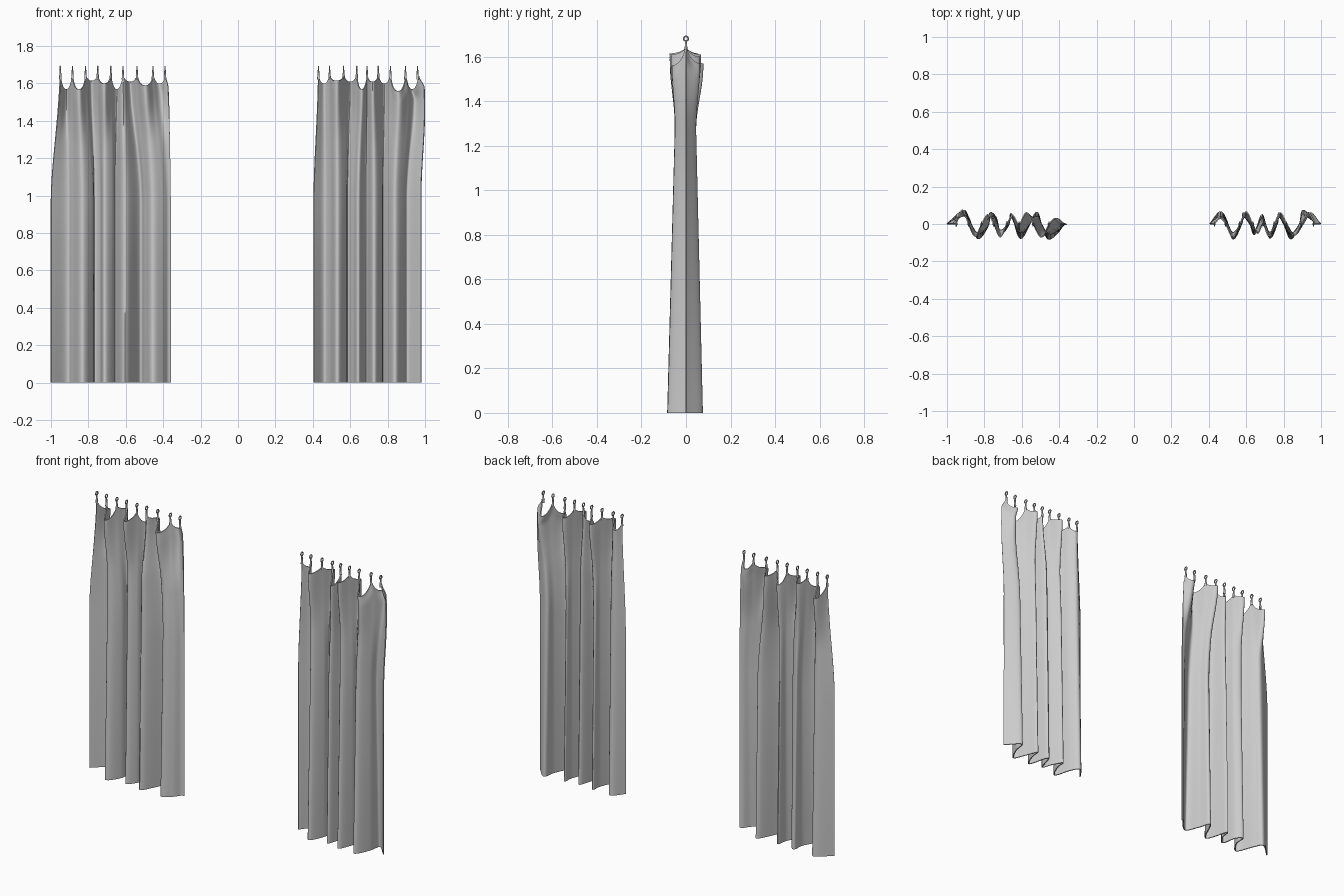
import bpy, bmesh, math
from mathutils import Vector, Matrix

cube = bpy.data.objects.get("Cube")
if cube:
    bpy.data.objects.remove(cube, do_unlink=True)

GREY = (0.6, 0.6, 0.6, 1)
cloth = bpy.data.materials.new("grey_cloth")
cloth.use_nodes = True
cloth.diffuse_color = GREY
cloth.node_tree.nodes["Principled BSDF"].inputs["Base Color"].default_value = GREY

STEPS, ROWS, TOP = 8, 44, 1.62


def smooth(a, b, x):
    t = max(0, min(1, (x - a) / (b - a)))
    return t * t * (3 - 2 * t)


def curve_through(points):
    """Smooth samples through a list of 2D points."""
    p = [Vector(q) for q in points]
    p = [2 * p[0] - p[1]] + p + [2 * p[-1] - p[-2]]
    out = []
    for i in range(1, len(p) - 2):
        a, b, c, d = p[i - 1:i + 3]
        for k in range(STEPS):
            t = k / STEPS
            out.append(b + 0.5 * t * (c - a + t * (2 * a - 5 * b + 4 * c - d
                       + t * (3 * (b - c) + d - a))))
    return out + [p[-2]]


def finish(name, bm, thickness=0):
    mesh = bpy.data.meshes.new(name)
    bm.to_mesh(mesh)
    bm.free()
    mesh.materials.append(cloth)
    obj = bpy.data.objects.new(name, mesh)
    bpy.context.collection.objects.link(obj)
    bpy.ops.object.select_all(action='DESELECT')
    obj.select_set(True)
    bpy.context.view_layer.objects.active = obj
    if thickness:
        mod = obj.modifiers.new("cloth_thickness", 'SOLIDIFY')
        mod.thickness, mod.offset = thickness, 0
        bpy.ops.object.modifier_apply(modifier=mod.name)
    bpy.ops.object.shade_smooth_by_angle(angle=math.radians(55))


def build_panel(side, flare, rings, bulges, sags, hem):
    # Pleated header: cloth pinned at the rings and bulging between them
    header = []
    for i, x in enumerate(rings):
        header.append((x, 0))
        if i < len(bulges):
            header.append(((x + rings[i + 1]) / 2, bulges[i]))
    top, low = curve_through(header), curve_through(hem)

    # Hanging cloth, blended from hem folds to header pleats
    bm = bmesh.new()
    grid = []
    for r in range(ROWS + 1):
        z = (1 - (1 - r / ROWS) ** 1.4) * TOP
        wx, wy = smooth(0.95, 1.68, z), smooth(1.25, 1.61, z)
        squeeze = 1 - 0.46 * z / 1.4
        flop = smooth(1, 1.5, z) * (1 - 0.8 * smooth(1.56, TOP, z))
        row = []
        for c, (a, b) in enumerate(zip(low, top)):
            arc = min(c // (2 * STEPS), len(sags) - 1)
            s = c / (2 * STEPS) - arc
            peak = sags[arc] + (1.64 - sags[arc]) * abs(2 * s - 1) ** 3
            end = (c / (len(low) - 1)) ** 9
            x = a.x + (b.x - a.x) * wx + flare * end * flop
            y = a.y * squeeze * (1 - wy) + b.y * wy
            height = z + (peak - TOP) * smooth(1.2, TOP, z)
            row.append(bm.verts.new((x, y, height)))
        grid.append(row)
    for r in range(ROWS):
        for c in range(len(low) - 1):
            bm.faces.new((grid[r][c], grid[r][c + 1],
                          grid[r + 1][c + 1], grid[r + 1][c]))
    finish(side + "_curtain", bm, 0.006)

    # Hanging rings on short stalks
    bm = bmesh.new()
    for x in rings:
        bmesh.ops.create_cone(bm, segments=8, radius1=0.007, radius2=0.004,
                              depth=0.05, cap_ends=True,
                              matrix=Matrix.Translation((x, 0, 1.647)))
        n, m = 16, 6
        loops = []
        for i in range(n):
            a = 2 * math.pi * i / n
            loop = []
            for j in range(m):
                b = 2 * math.pi * j / m
                rad = 0.0105 + 0.0035 * math.cos(b)
                loop.append(bm.verts.new((x + 0.0035 * math.sin(b), rad * math.cos(a),
                                          1.681 + rad * math.sin(a))))
            loops.append(loop)
        for i in range(n):
            p, q = loops[i], loops[(i + 1) % n]
            for j in range(m):
                k = (j + 1) % m
                bm.faces.new((p[j], q[j], q[k], p[k]))
    bmesh.ops.recalc_face_normals(bm, faces=bm.faces)
    finish(side + "_curtain_rings", bm)


build_panel(
    "right", 0.015,
    [-.95, -.885, -.815, -.75, -.68, -.615, -.54, -.455, -.39],
    [.075, -.065, .05, -.07, .045, .06, -.07, .03],
    [1.57, 1.57, 1.615, 1.6, 1.57, 1.61, 1.59, 1.6],
    [(-1, 0), (-.915, .072), (-.882, .03), (-.835, -.078), (-.78, -.01), (-.77, .06),
     (-.735, .03), (-.715, -.055), (-.672, -.01), (-.655, .055), (-.605, -.078),
     (-.525, .06), (-.495, 0), (-.46, -.08), (-.41, -.05), (-.38, -.01), (-.36, 0)])
build_panel(
    "left", 0.035,
    [.43, .49, .565, .635, .69, .75, .815, .895, .96],
    [.03, -.07, .065, -.05, -.065, .06, -.06, .06],
    [1.6, 1.615, 1.61, 1.57, 1.61, 1.6, 1.56, 1.57],
    [(.405, 0), (.46, .065), (.495, .02), (.53, -.08), (.575, 0), (.585, .06),
     (.62, 0), (.645, -.055), (.685, .05), (.725, -.075), (.765, 0), (.775, .06),
     (.805, -.01), (.84, -.08), (.885, 0), (.905, .073), (.98, 0)])
